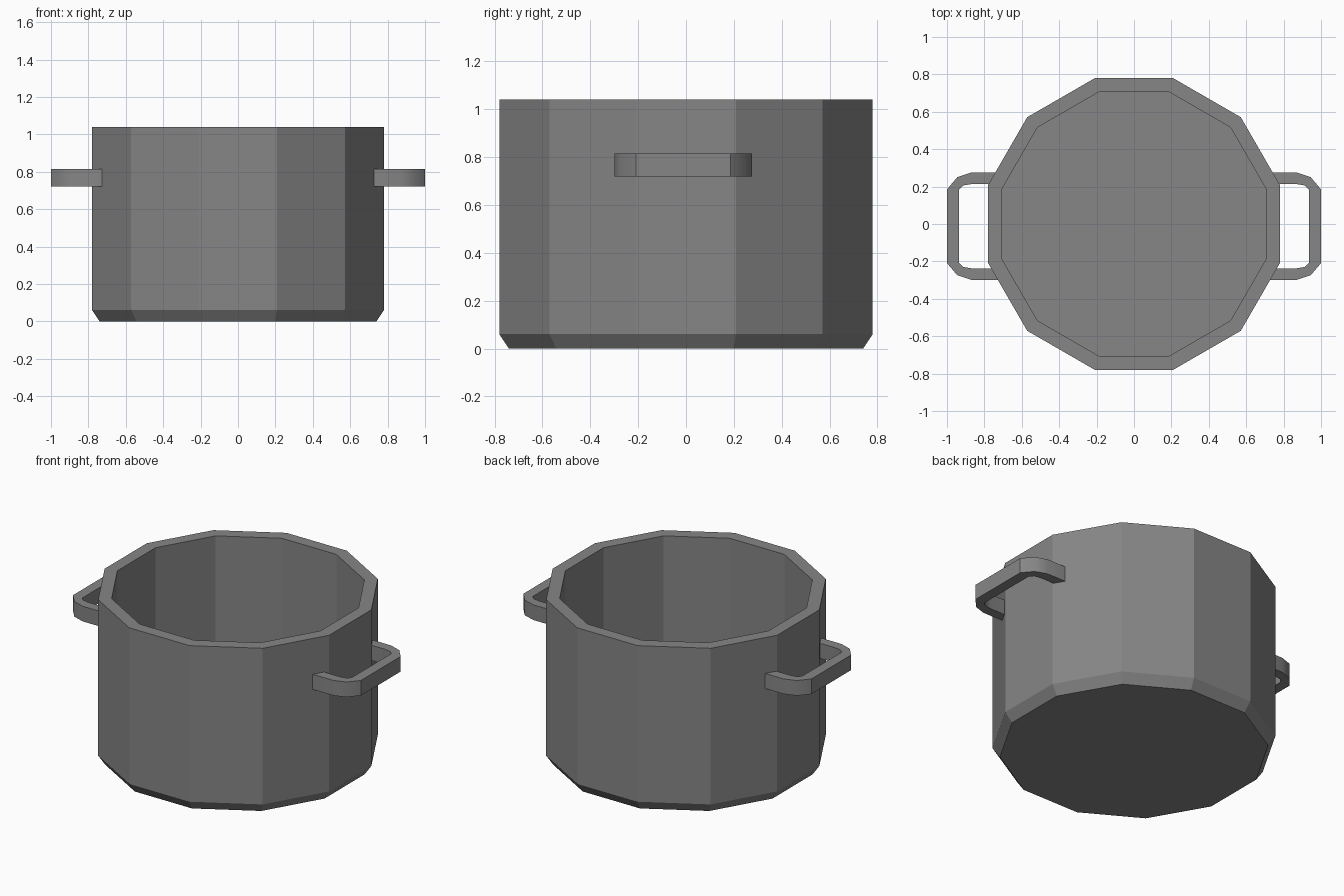
import bpy, bmesh
from math import cos, sin, pi, radians

if "Cube" in bpy.data.objects:
    bpy.data.objects.remove(bpy.data.objects["Cube"])

SIDES = 12

# Dark grey metal
metal = bpy.data.materials.new("dark_metal")
metal.diffuse_color = (0.238, 0.238, 0.238, 1)
metal.use_nodes = True
metal.node_tree.nodes["Principled BSDF"].inputs["Base Color"].default_value = metal.diffuse_color


def make_object(name, bm):
    bmesh.ops.recalc_face_normals(bm, faces=bm.faces[:])
    mesh = bpy.data.meshes.new(name)
    bm.to_mesh(mesh)
    bm.free()
    mesh.materials.append(metal)
    obj = bpy.data.objects.new(name, mesh)
    bpy.context.collection.objects.link(obj)
    return obj


def bridge(bm, a, b):
    for i in range(len(a)):
        j = (i + 1) % len(a)
        bm.faces.new((a[i], a[j], b[j], b[i]))


# Pot body: twelve-sided rings (flat-to-centre distance, height), outside then inside
bm = bmesh.new()
rings = []
for flat, z in [(0.74, 0), (0.78, 0.06), (0.78, 1.04), (0.705, 1.04), (0.705, 0.06)]:
    r = flat / cos(pi / SIDES)
    rings.append([bm.verts.new((r * cos((i + 0.5) * 2 * pi / SIDES),
                                r * sin((i + 0.5) * 2 * pi / SIDES), z))
                  for i in range(SIDES)])
for lower, upper in zip(rings, rings[1:]):
    bridge(bm, lower, upper)
bm.faces.new(rings[0])
bm.faces.new(rings[-1])
make_object("pot_body", bm)

# Handles: flat bar following a bevelled U, ends buried in the wall
OUTER = [(0.70, 0.287), (0.87, 0.287), (0.945, 0.262), (1.0, 0.197)]
INNER = [(0.70, 0.225), (0.87, 0.225), (0.912, 0.218), (0.935, 0.197)]
Y_MID = -0.012


def full(half):
    return half + [(x, -y) for x, y in reversed(half)]


def handle(name, side):
    bm = bmesh.new()
    sections = []
    for (xo, yo), (xi, yi) in zip(full(OUTER), full(INNER)):
        sections.append([bm.verts.new((side * x, y + Y_MID, z)) for x, y, z in
                         [(xo, yo, 0.72), (xo, yo, 0.815), (xi, yi, 0.815), (xi, yi, 0.72)]])
    for a, b in zip(sections, sections[1:]):
        bridge(bm, a, b)
    bm.faces.new(sections[0])
    bm.faces.new(sections[-1])
    obj = make_object(name, bm)
    # Soft bends, crisp edges
    bpy.ops.object.select_all(action='DESELECT')
    obj.select_set(True)
    bpy.context.view_layer.objects.active = obj
    bpy.ops.object.shade_smooth_by_angle(angle=radians(35))


handle("right_handle", 1)
handle("left_handle", -1)
